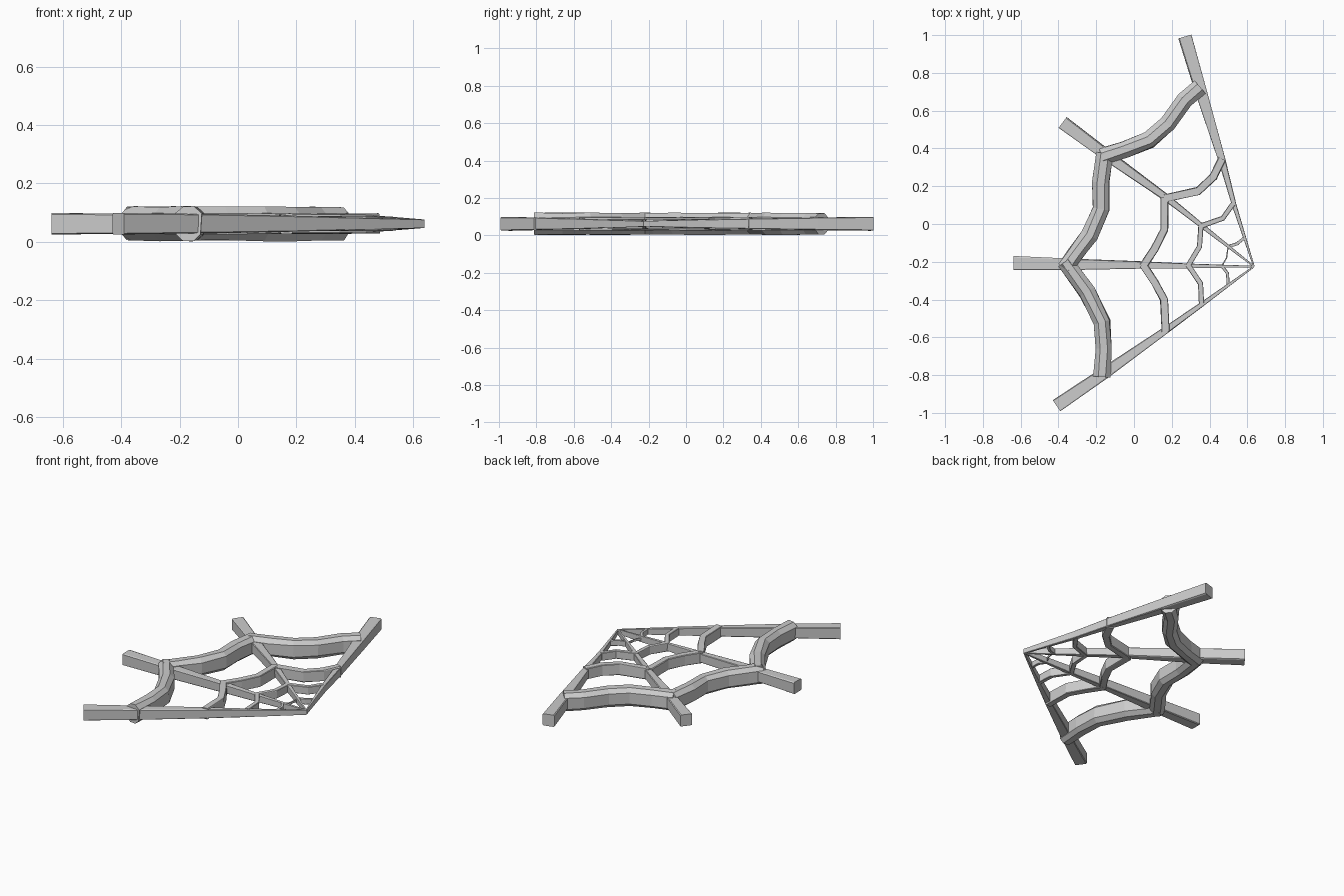
import bpy, bmesh, random
from mathutils import Vector

random.seed(4)
ZC = 0.062  # mid height of the web


def sweep(name, path, section, jitter=0.0):
    """Sweep a section (unit box outline) along path points (x, y, width, height)."""
    bm = bmesh.new()
    pts = [Vector((p[0], p[1], 0)) for p in path]
    rings = []
    for i, (x, y, w, h) in enumerate(path):
        t = (pts[min(i + 1, len(pts) - 1)] - pts[max(i - 1, 0)]).normalized()
        side = Vector((-t.y, t.x, 0))
        ring = []
        for u, v in section:
            k = 1 + random.uniform(-jitter, jitter)
            m = 1 - random.uniform(0, jitter)
            pos = pts[i] + side * (u * w * k)
            ring.append(bm.verts.new((pos.x, pos.y, ZC + v * h * m)))
        rings.append(ring)
    n = len(section)
    for a, b in zip(rings, rings[1:]):
        for j in range(n):
            bm.faces.new((a[j], a[(j + 1) % n], b[(j + 1) % n], b[j]))
    bm.faces.new(rings[0][::-1])
    bm.faces.new(rings[-1])
    bmesh.ops.recalc_face_normals(bm, faces=bm.faces)
    mesh = bpy.data.meshes.new(name)
    bm.to_mesh(mesh)
    bm.free()
    obj = bpy.data.objects.new(name, mesh)
    bpy.context.collection.objects.link(obj)
    return obj


BOX = [(-.5, -.45), (-.42, -.5), (.42, -.5), (.5, -.45),
       (.5, .45), (.42, .5), (-.42, .5), (-.5, .45)]
ROUGH = [(-.5, -.3), (-.22, -.5), (.22, -.5), (.5, -.3),
         (.5, .3), (.22, .5), (-.22, .5), (-.5, .3)]

# Four spokes tapering from thick outer ends to the shared apex
APEX = (0.635, -0.225)
spokes = {
    "upper_spoke": [(0.268, 0.992), (0.355, 0.70), (0.465, 0.34), (0.53, 0.10)],
    "upper_middle_spoke": [(-0.378, 0.537), (-0.14, 0.36), (0.17, 0.14), (0.36, -0.01)],
    "lower_middle_spoke": [(-0.638, -0.207), (-0.36, -0.213), (0.05, -0.217), (0.29, -0.222)],
    "lower_spoke": [(-0.41, -0.962), (-0.15, -0.785), (0.17, -0.56), (0.36, -0.425)],
}
widths = [0.072, 0.060, 0.037, 0.024]
heights = [0.075, 0.068, 0.056, 0.046]
for name, pts in spokes.items():
    path = [(x, y, w, h) for (x, y), w, h in zip(pts, widths, heights)]
    sweep(name, path + [(*APEX, 0.008, 0.030)], BOX, 0.05)

# Sagging cross threads, from the heavy outer row to the fine inner row
threads = [
    ("outer_thread", 0.088, 0.122, [
        [(0.35, 0.725), (0.27, 0.655), (0.18, 0.53), (0.08, 0.445), (-0.05, 0.395), (-0.17, 0.355)],
        [(-0.155, 0.375), (-0.175, 0.22), (-0.175, 0.08), (-0.235, -0.06), (-0.31, -0.16), (-0.365, -0.235)],
        [(-0.365, -0.20), (-0.25, -0.36), (-0.17, -0.52), (-0.16, -0.66), (-0.17, -0.81)]]),
    ("second_thread", 0.042, 0.072, [
        [(0.467, 0.345), (0.42, 0.25), (0.34, 0.175), (0.16, 0.135)],
        [(0.16, 0.14), (0.16, -0.03), (0.11, -0.13), (0.047, -0.225)],
        [(0.047, -0.215), (0.11, -0.31), (0.16, -0.40), (0.167, -0.57)]]),
    ("third_thread", 0.027, 0.052, [
        [(0.522, 0.105), (0.47, 0.03), (0.355, -0.01)],
        [(0.355, -0.005), (0.347, -0.12), (0.285, -0.222)],
        [(0.285, -0.215), (0.352, -0.315), (0.357, -0.42)]]),
    ("inner_thread", 0.016, 0.036, [
        [(0.582, -0.075), (0.545, -0.105), (0.495, -0.12)],
        [(0.498, -0.12), (0.49, -0.18), (0.465, -0.222)],
        [(0.465, -0.222), (0.495, -0.262), (0.498, -0.322)]]),
]
for name, w, h, runs in threads:
    for i, run in enumerate(runs):
        # the fine strand near the apex is almost worn away
        worn = 0.4 if (name, i) == ("inner_thread", 1) else 1.0
        sweep(f"{name}_{i + 1}", [(x, y, w * worn, h * worn) for x, y in run],
              ROUGH if w > 0.05 else BOX, 0.08)
